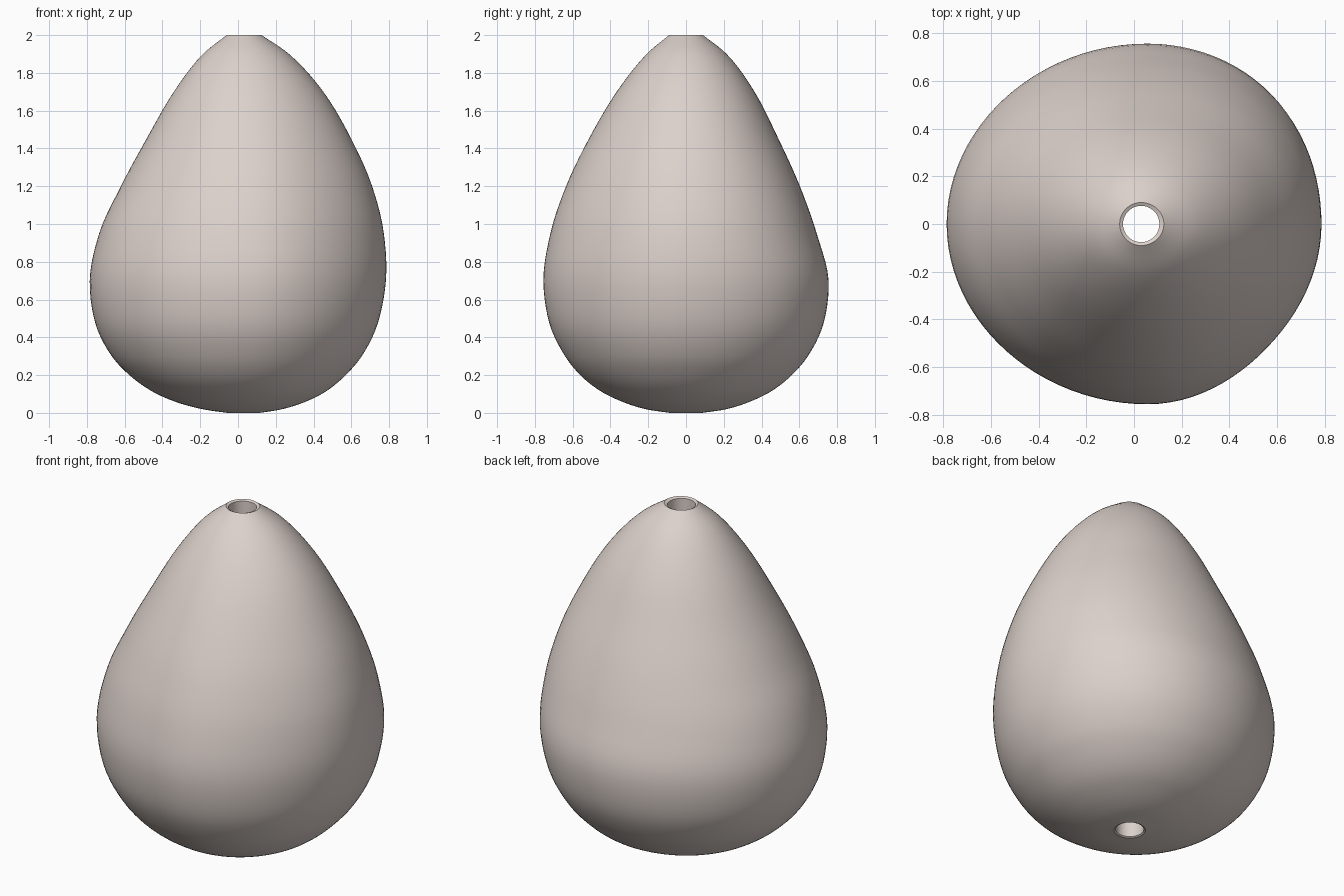
import bpy
import bmesh
from math import sin, cos, pi, tau
from mathutils import Vector

if "Cube" in bpy.data.objects:
    bpy.data.objects.remove(bpy.data.objects["Cube"])

SIDES = 96          # vertices around each ring
STEPS = 5           # rings between two profile rows
HOLE_X, HOLE_R = 0.03, 0.076

# Profile rows: height, then reach to the -x, +x, -y and +y sides
PROFILE = [
    (0.00, -0.055, 0.115, -0.085, 0.085),
    (0.02, -0.19, 0.235, -0.215, 0.215),
    (0.06, -0.335, 0.36, -0.34, 0.34),
    (0.12, -0.465, 0.475, -0.46, 0.46),
    (0.20, -0.575, 0.57, -0.56, 0.56),
    (0.30, -0.668, 0.655, -0.64, 0.645),
    (0.48, -0.757, 0.742, -0.725, 0.73),
    (0.70, -0.785, 0.783, -0.755, 0.755),
    (0.95, -0.735, 0.772, -0.718, 0.692),
    (1.20, -0.62, 0.71, -0.635, 0.603),
    (1.45, -0.485, 0.60, -0.515, 0.49),
    (1.70, -0.34, 0.452, -0.367, 0.363),
    (1.90, -0.185, 0.27, -0.208, 0.215),
    (2.00, -0.06, 0.125, -0.09, 0.09),
]


def smooth_rows(rows):
    """Run a smooth spline, spaced by distance, through the profile rows."""
    pts = [Vector(r) for r in rows]
    gaps = [(b - a).length for a, b in zip(pts, pts[1:])]
    slopes = [(b - a) / h for a, b, h in zip(pts, pts[1:], gaps)]
    tangents = [slopes[0]]
    for i in range(1, len(slopes)):
        h0, h1 = gaps[i - 1], gaps[i]
        tangents.append((slopes[i - 1] * h1 + slopes[i] * h0) / (h0 + h1))
    tangents.append(slopes[-1])
    out = []
    for i, h in enumerate(gaps):
        for s in range(STEPS):
            t = s / STEPS
            ease = t * t * (3 - 2 * t)
            out.append(pts[i].lerp(pts[i + 1], ease)
                       + tangents[i] * h * t * (1 - t) ** 2
                       - tangents[i + 1] * h * t * t * (1 - t))
    out.append(pts[-1])
    return out


def body_ring(bm, row):
    """One cross-section: four joined quarter ovals of differing fullness."""
    z, left, right, front, back = row
    swell = max(0, sin(pi * z / 2))
    mid = HOLE_X + 0.03 * swell
    ring = []
    for k in range(SIDES):
        a = tau * k / SIDES
        c, s = cos(a), sin(a)
        slim = 0.005 if c < 0 else (0.03 if s < 0 else -0.015)
        scale = 1 - slim * swell * sin(2 * a) ** 2
        x = mid + c * scale * (right - mid if c > 0 else mid - left)
        y = s * scale * (back if s > 0 else -front)
        ring.append(bm.verts.new((x, y, z)))
    return ring


def hole_ring(bm, z):
    return [bm.verts.new((HOLE_X + HOLE_R * cos(tau * k / SIDES),
                          HOLE_R * sin(tau * k / SIDES), z))
            for k in range(SIDES)]


# Outer skin rings from bottom to top, then back down through the bore
bm = bmesh.new()
rings = [body_ring(bm, row) for row in smooth_rows(PROFILE)]
rings += [hole_ring(bm, z) for z in (1.993, 0.005)]
for i, low in enumerate(rings):
    high = rings[(i + 1) % len(rings)]
    for k in range(SIDES):
        n = (k + 1) % SIDES
        bm.faces.new((low[k], low[n], high[n], high[k]))
bmesh.ops.recalc_face_normals(bm, faces=bm.faces)

mesh = bpy.data.meshes.new("drop_bead")
bm.to_mesh(mesh)
bm.free()
bead = bpy.data.objects.new("drop_bead", mesh)
bpy.context.collection.objects.link(bead)

# Pale warm stone colour
color = (0.72, 0.64, 0.6, 1)
stone = bpy.data.materials.new("pale_stone")
stone.use_nodes = True
stone.diffuse_color = color
stone.node_tree.nodes["Principled BSDF"].inputs["Base Color"].default_value = color
mesh.materials.append(stone)

# Smooth body with a crisp rim around the bore
bpy.ops.object.select_all(action="DESELECT")
bead.select_set(True)
bpy.context.view_layer.objects.active = bead
bpy.ops.object.shade_smooth_by_angle(angle=pi / 6)
